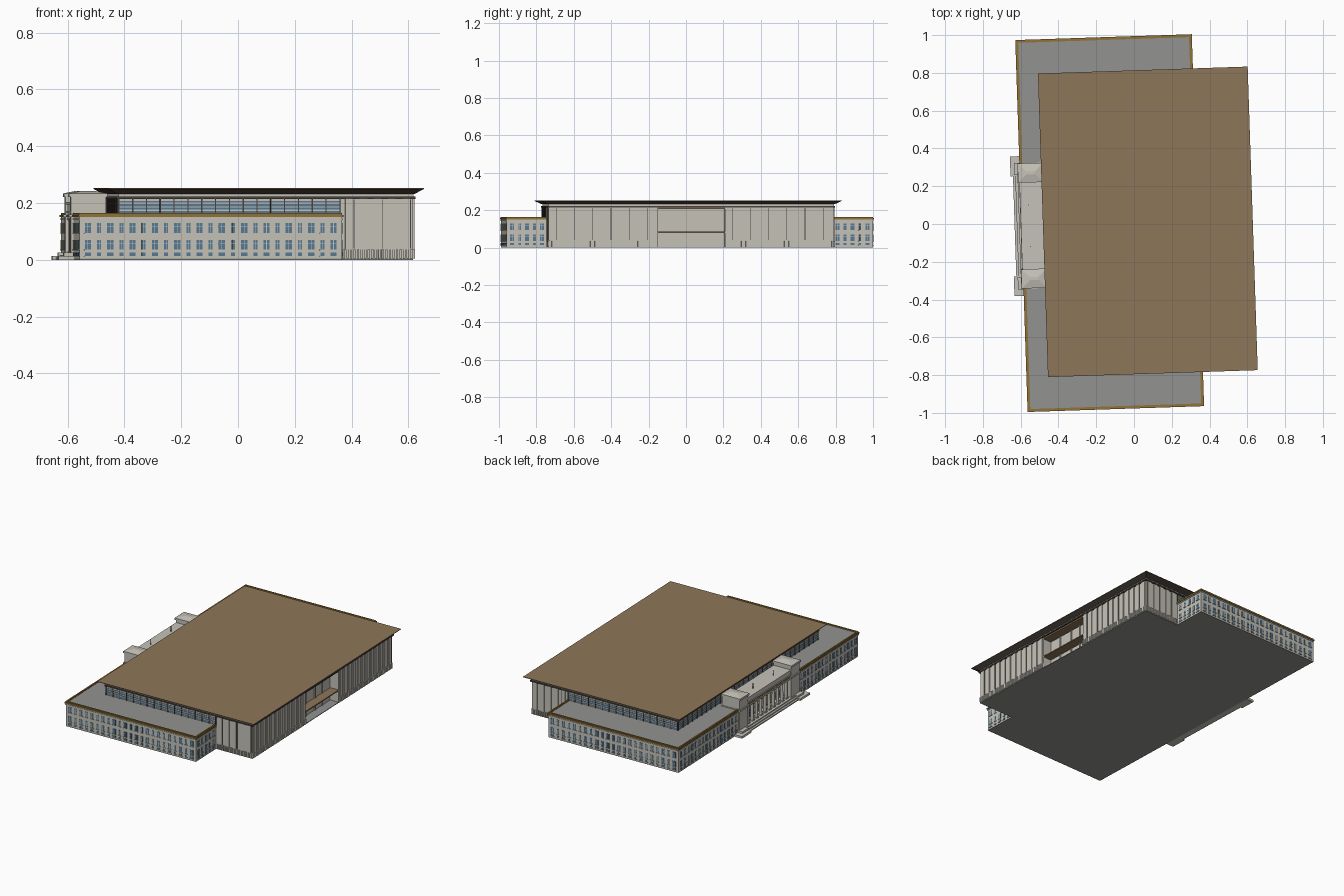
import bpy, bmesh, math
from mathutils import Matrix

cube = bpy.data.objects.get("Cube")
if cube:
    bpy.data.objects.remove(cube, do_unlink=True)

# The whole building sits slightly turned on its site
PLACE = Matrix.Rotation(math.radians(1.9), 4, 'Z') @ Matrix.Translation((0, 0.009, 0))


def material(name, rgb):
    m = bpy.data.materials.new(name)
    m.use_nodes = True
    col = (*rgb, 1)
    m.diffuse_color = col
    m.node_tree.nodes["Principled BSDF"].inputs["Base Color"].default_value = col
    return m


STONE = material("pale stone", (0.56, 0.54, 0.48))
BROWN = material("roof brown", (0.27, 0.18, 0.10))
GREY = material("flat roof grey", (0.29, 0.29, 0.28))
GLASS = material("window blue", (0.09, 0.19, 0.29))
OCHRE = material("cornice ochre", (0.28, 0.17, 0.04))
DARK = material("dark bronze", (0.07, 0.055, 0.045))


def finish(name, bm, mat):
    bmesh.ops.recalc_face_normals(bm, faces=bm.faces[:])
    me = bpy.data.meshes.new(name)
    bm.to_mesh(me)
    bm.free()
    me.materials.append(mat)
    me.transform(PLACE)
    ob = bpy.data.objects.new(name, me)
    bpy.context.collection.objects.link(ob)
    return ob


def frustum(bm, lo, hi, z0, z1):
    """Block from rectangle lo=(x0,x1,y0,y1) at z0 to rectangle hi at z1."""
    rings = []
    for (x0, x1, y0, y1), z in ((lo, z0), (hi, z1)):
        rings.append([bm.verts.new((x, y, z)) for x, y in ((x0, y0), (x1, y0), (x1, y1), (x0, y1))])
    a, b = rings
    bm.faces.new(a[::-1])
    bm.faces.new(b)
    for i in range(4):
        j = (i + 1) % 4
        bm.faces.new((a[i], a[j], b[j], b[i]))


def box(bm, x0, x1, y0, y1, z0, z1):
    frustum(bm, (x0, x1, y0, y1), (x0, x1, y0, y1), z0, z1)


def prism(name, outline, z0, z1, mat):
    bm = bmesh.new()
    f = bm.faces.new([bm.verts.new((x, y, z0)) for x, y in outline])
    new = bmesh.ops.extrude_face_region(bm, geom=[f])["geom"]
    bmesh.ops.translate(bm, vec=(0, 0, z1 - z0), verts=[v for v in new if isinstance(v, bmesh.types.BMVert)])
    return finish(name, bm, mat)


def boxes(name, items, mat):
    bm = bmesh.new()
    for it in items:
        box(bm, *it)
    return finish(name, bm, mat)


def on_wall(axis, pos, sign, u0, u1, z0, z1, d):
    """Box extents for a plate standing d proud of a wall."""
    p, q = sorted((pos, pos + sign * d))
    return (p, q, u0, u1, z0, z1) if axis == 'x' else (u0, u1, p, q, z0, z1)


# Main dimensions
LX0, LX1, LY, LZ = -0.591, 0.334, 0.98, 0.15
HX0, HX1, HY, HZ = -0.445, 0.592, 0.761, 0.222
PORCH, BAY = 0.235, 0.18

# Ground plate
boxes("ground_plate", [(LX0, LX1, -LY, LY, 0, 0.004), (HX0, HX1, -HY, HY, 0, 0.004)], GREY)

# Low perimeter block, notched for the entrance porch
px = LX0 + 0.05
prism("low_block", [(LX0, -LY), (LX1, -LY), (LX1, LY), (LX0, LY),
                    (LX0, PORCH), (px, PORCH), (px, -PORCH), (LX0, -PORCH)], 0.004, LZ, STONE)
boxes("low_roof", [(LX0 + 0.008, LX1 - 0.008, -LY + 0.008, LY - 0.008, LZ, 0.157)], GREY)


def rim(x0, x1, y, w, z0, z1):
    return [(x0, x1, -y, -y + w, z0, z1), (x0, x1, y - w, y, z0, z1),
            (x0, x0 + w, -y, y, z0, z1), (x1 - w, x1, -y, y, z0, z1)]


boxes("low_cornice", rim(LX0 - 0.005, LX1 + 0.005, LY + 0.005, 0.015, 0.15, 0.158), OCHRE)
boxes("low_parapet", rim(LX0 - 0.001, LX1 + 0.001, LY + 0.001, 0.009, 0.158, 0.164), OCHRE)
boxes("low_string_course", rim(LX0 - 0.003, LX1 + 0.003, LY + 0.003, 0.01, 0.141, 0.145), STONE)

# Windows: three rows, alternating wide and narrow openings
panes, bars = [], []


def windows(axis, pos, sign, a, b):
    n = max(1, round((b - a) / 0.04))
    step = (b - a) / n
    for i in range(n):
        u = a + (i + 0.5) * step
        h = 0.011 if i % 2 == 0 else 0.007
        for z0, z1 in ((0.014, 0.025), (0.036, 0.07), (0.095, 0.13)):
            panes.append(on_wall(axis, pos, sign, u - h, u + h, z0, z1, 0.002))
            if z1 > 0.03:
                zm = z0 + 0.6 * (z1 - z0)
                bars.append(on_wall(axis, pos, sign, u - 0.001, u + 0.001, z0, z1, 0.003))
                bars.append(on_wall(axis, pos, sign, u - h, u + h, zm, zm + 0.0015, 0.003))
            bars.append(on_wall(axis, pos, sign, u - h - 0.002, u + h + 0.002, z0 - 0.003, z0, 0.005))


for s in (-1, 1):
    windows('y', s * LY, s, LX0 + 0.01, LX1 - 0.01)
    ends = sorted((s * 0.335, s * (LY - 0.01)))
    windows('x', LX0, -1, *ends)
    windows('x', LX1, 1, *sorted((s * (HY + 0.01), s * (LY - 0.01))))
windows('x', px, -1, -PORCH + 0.01, PORCH - 0.01)
boxes("window_panes", panes, GLASS)
boxes("window_bars", bars, STONE)

# Tall hall with a recessed bay in its long outer wall
bx = HX1 - 0.06
prism("hall", [(HX0, -HY), (HX1, -HY), (HX1, -BAY), (bx, -BAY),
               (bx, BAY), (HX1, BAY), (HX1, HY), (HX0, HY)], 0.004, HZ, STONE)
boxes("bay_slabs", [(bx, HX1, -BAY, BAY, 0.078, 0.085), (bx, HX1, -BAY, BAY, 0.205, 0.215)], BROWN)
boxes("bay_posts", [(bx, bx + 0.006, y - 0.004, y + 0.004, 0.004, 0.205) for y in (-0.09, 0.01, 0.09)], STONE)

# Pilasters, slots and low base railing on the exposed hall walls
pil, slots, rail = [], [], []


def hall_wall(axis, pos, sign, a, b):
    n = round((b - a) / 0.048)
    step = (b - a) / n
    for i in range(n):
        u = a + (i + 0.5) * step
        pil.append(on_wall(axis, pos, sign, u - 0.014, u + 0.014, 0.036, HZ, 0.005))
        if i % 2 == 0:
            slots.append(on_wall(axis, pos, sign, u + 0.015, u + 0.018, 0.04, 0.212, 0.002))
        for k in range(4):
            v = u + (k - 1.5) * step / 4
            rail.append(on_wall(axis, pos, sign, v - 0.004, v + 0.004, 0.004, 0.036, 0.007))


for s in (-1, 1):
    hall_wall('y', s * HY, s, LX1 + 0.008, HX1)
    hall_wall('x', HX1, 1, *sorted((s * BAY, s * HY)))
boxes("hall_pilasters", pil, STONE)
boxes("hall_slots", slots, DARK)
boxes("hall_base_piers", rail, STONE)

# Clerestory glazing above the low roof
glass, bands, mull = [], [], []
walls = [('y', -HY, -1, HX0, LX1), ('y', HY, 1, HX0, LX1), ('x', HX0, -1, -HY, HY)]
for axis, pos, sign, a, b in walls:
    glass.append(on_wall(axis, pos, sign, a, b, 0.162, 0.212, 0.002))
    for z in (0.172, 0.184, 0.197, 0.207):
        bands.append(on_wall(axis, pos, sign, a, b, z, z + 0.0045, 0.004))
    n = round((b - a) / 0.05)
    for i in range(n + 1):
        u = a + (b - a) * i / n
        mull.append(on_wall(axis, pos, sign, u - 0.002, u + 0.002, 0.157, 0.214, 0.006))
boxes("clerestory_glass", glass, GLASS)
boxes("clerestory_bands", bands, STONE)
boxes("clerestory_mullions", mull, DARK)

# Eaves and flaring hall roof
boxes("eave_beam", [(HX0 - 0.008, HX1 + 0.008, -HY - 0.008, HY + 0.008, 0.214, 0.223)], DARK)
boxes("eave_frieze", [(HX0 - 0.002, HX1 + 0.002, -HY - 0.002, HY + 0.002, 0.223, 0.233)], STONE)
bm = bmesh.new()
frustum(bm, (HX0 - 0.006, HX1 + 0.006, -HY - 0.006, HY + 0.006), (-0.481, 0.628, -0.803, 0.803), 0.232, 0.249)
finish("roof_flare", bm, DARK)
boxes("hall_roof", [(-0.482, 0.629, -0.804, 0.804, 0.249, 0.252)], BROWN)

# Entrance: pylons with hipped caps, entablature, columns and steps
bm = bmesh.new()
for s in (-1, 1):
    y = s * 0.28
    box(bm, -0.600, -0.475, y - 0.046, y + 0.046, 0.004, 0.222)
    box(bm, -0.607, -0.470, y - 0.052, y + 0.052, 0.150, 0.160)
    box(bm, -0.606, -0.470, y - 0.051, y + 0.051, 0.222, 0.234)
    frustum(bm, (-0.603, -0.473, y - 0.048, y + 0.048), (-0.56, -0.515, y - 0.008, y + 0.008), 0.234, 0.243)
finish("entrance_pylons", bm, STONE)
boxes("entablature", [(LX0 - 0.004, -0.475, -PORCH, PORCH, 0.145, 0.200),
                      (LX0 - 0.009, -0.475, -PORCH, PORCH, 0.165, 0.172),
                      (LX0 - 0.008, -0.475, -PORCH, PORCH, 0.194, 0.204)], STONE)
boxes("porch_floor", [(LX0 - 0.004, px, -PORCH, PORCH, 0.004, 0.024)], STONE)

bm = bmesh.new()
for i in range(10):
    y = (i - 4.5) * 0.046
    bmesh.ops.create_cone(bm, cap_ends=True, segments=12, radius1=0.010, radius2=0.0085, depth=0.121,
                          matrix=Matrix.Translation((LX0 + 0.010, y, 0.0845)))
    for z in (0.024, 0.139):
        box(bm, LX0 - 0.002, LX0 + 0.022, y - 0.012, y + 0.012, z, z + 0.006)
columns = finish("columns", bm, STONE)

boxes("steps", [(-0.632 + 0.012 * k, LX0, -0.27, 0.27, 0.0, 0.008 * (k + 1)) for k in range(3)]
      + [(-0.645, LX0, min(s * 0.265, s * 0.37), max(s * 0.265, s * 0.37), 0, 0.014) for s in (-1, 1)]
      + [(-0.625, LX0, min(s * 0.27, s * 0.335), max(s * 0.27, s * 0.335), 0.014, 0.026) for s in (-1, 1)], STONE)

# Flagpoles on the entrance roof
boxes("flagpoles", [(-0.555, -0.552, s * 0.11 - 0.0015, s * 0.11 + 0.0015, 0.2, 0.24) for s in (-1, 1)], DARK)
